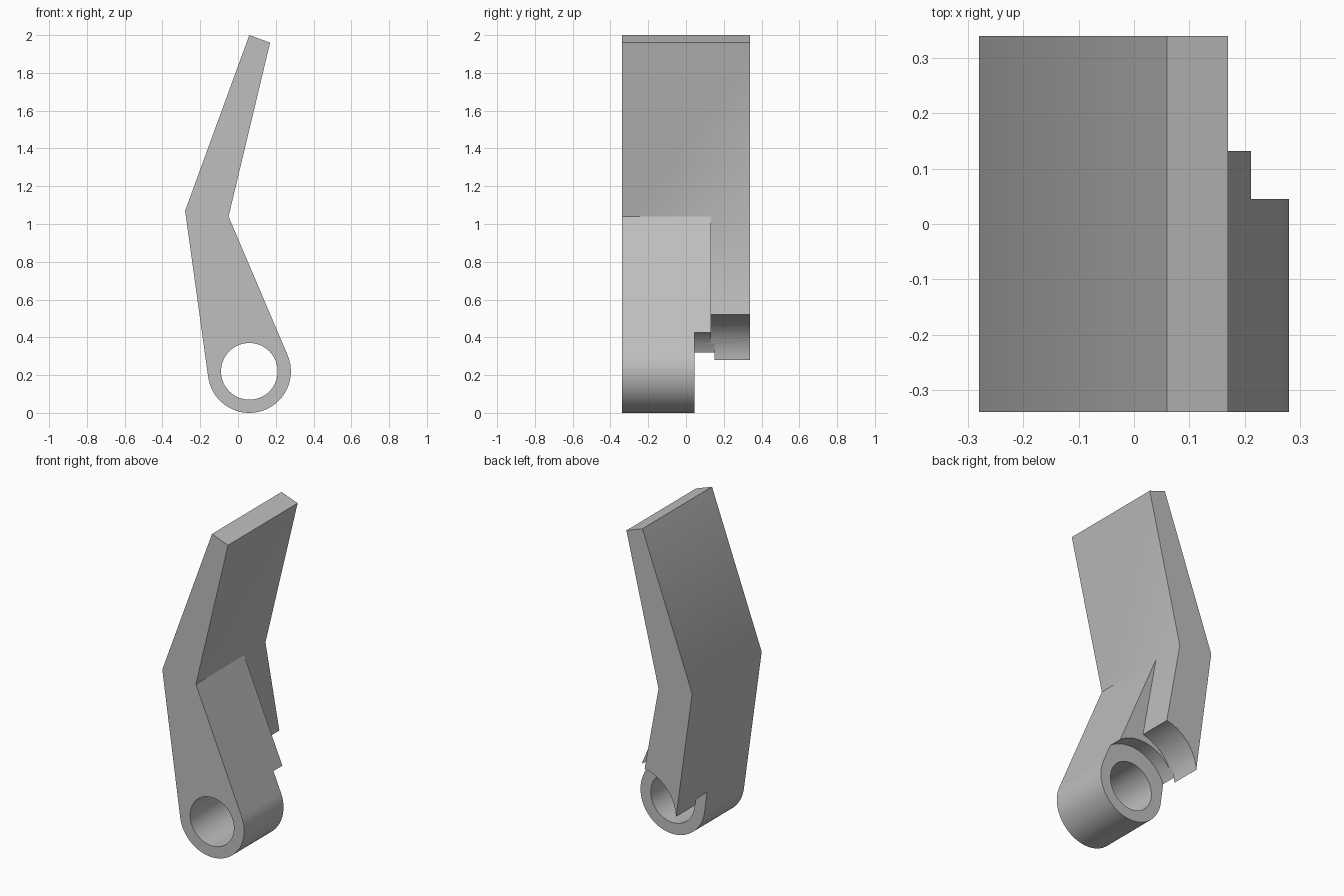
import bpy
import bmesh
import math
from mathutils import Vector

default = bpy.data.objects.get("Cube")
if default:
    bpy.data.objects.remove(default, do_unlink=True)

HALF = 0.34                       # half depth along y
BOSS = Vector((0.06, 0.22))       # pivot centre in the x-z plane
BOSS_R, BORE_R, RELIEF_R = 0.22, 0.15, 0.256
KNEE = Vector((-0.05, 1.04))
ELBOW = Vector((-0.28, 1.07))

grey = bpy.data.materials.new("plain_grey")
grey.use_nodes = True
colour = (0.52, 0.52, 0.52, 1)
grey.diffuse_color = colour
grey.node_tree.nodes["Principled BSDF"].inputs["Base Color"].default_value = colour


def arc(centre, radius, start, end, steps):
    """Points on an arc in the x-z plane."""
    angles = [start + (end - start) * i / steps for i in range(steps + 1)]
    return [centre + radius * Vector((math.cos(a), math.sin(a))) for a in angles]


def tangent_angle(point, side):
    """Angle on the boss where a line from the point touches it."""
    d = point - BOSS
    return math.atan2(d.y, d.x) + side * math.acos(BOSS_R / d.length)


def prism(name, outline, y0, y1):
    """Extrude an x-z outline from y0 to y1."""
    bm = bmesh.new()
    face = bm.faces.new([bm.verts.new((p[0], y0, p[1])) for p in outline])
    moved = bmesh.ops.extrude_face_region(bm, geom=[face])["geom"]
    verts = [v for v in moved if isinstance(v, bmesh.types.BMVert)]
    bmesh.ops.translate(bm, verts=verts, vec=(0, y1 - y0, 0))
    bmesh.ops.recalc_face_normals(bm, faces=bm.faces)
    mesh = bpy.data.meshes.new(name)
    bm.to_mesh(mesh)
    bm.free()
    obj = bpy.data.objects.new(name, mesh)
    bpy.context.collection.objects.link(obj)
    mesh.materials.append(grey)
    return obj


# Bent lever with a round pivot end
right = tangent_angle(KNEE, -1)
left = tangent_angle(ELBOW, 1)
outline = [(0.06, 2.0), (0.17, 1.96), KNEE]
outline += arc(BOSS, BOSS_R, right, left - math.tau, 48) + [ELBOW]
lever = prism("bent_lever", outline, -HALF, HALF)

# Concave lower edge of the rear web, through its corner and tip
corner, tip = Vector((0.045, 0.52)), Vector((-0.17, 0.28))
chord = tip - corner
web_r = 0.26
inward = Vector((-chord.y, chord.x)).normalized()
centre = (corner + tip) / 2 + inward * math.sqrt(web_r ** 2 - (chord.length / 2) ** 2)
a0 = math.atan2(*(corner - centre).yx)
a1 = math.atan2(*(tip - centre).yx) % math.tau
web = [KNEE] + arc(centre, web_r, a0, a1, 24)
web += [(-0.4, 0.27), (-0.4, -0.2), (0.6, -0.2), (0.6, KNEE.y)]

# Bore, relief groove and rear notch
cutters = [
    prism("bore_cutter", arc(BOSS, BORE_R, 0, math.tau * 63 / 64, 63), -0.5, 0.1),
    prism("relief_cutter", arc(BOSS, RELIEF_R, 0, math.tau * 95 / 96, 95), 0.045, 0.15),
    prism("notch_cutter", web, 0.132, 0.5),
]
bpy.context.view_layer.objects.active = lever
lever.select_set(True)
for cutter in cutters:
    cut = lever.modifiers.new(cutter.name, "BOOLEAN")
    cut.operation = "DIFFERENCE"
    cut.solver = "EXACT"
    cut.object = cutter
    bpy.ops.object.modifier_apply(modifier=cut.name)
    bpy.data.objects.remove(cutter, do_unlink=True)

bpy.ops.object.shade_smooth_by_angle(angle=math.radians(30))
